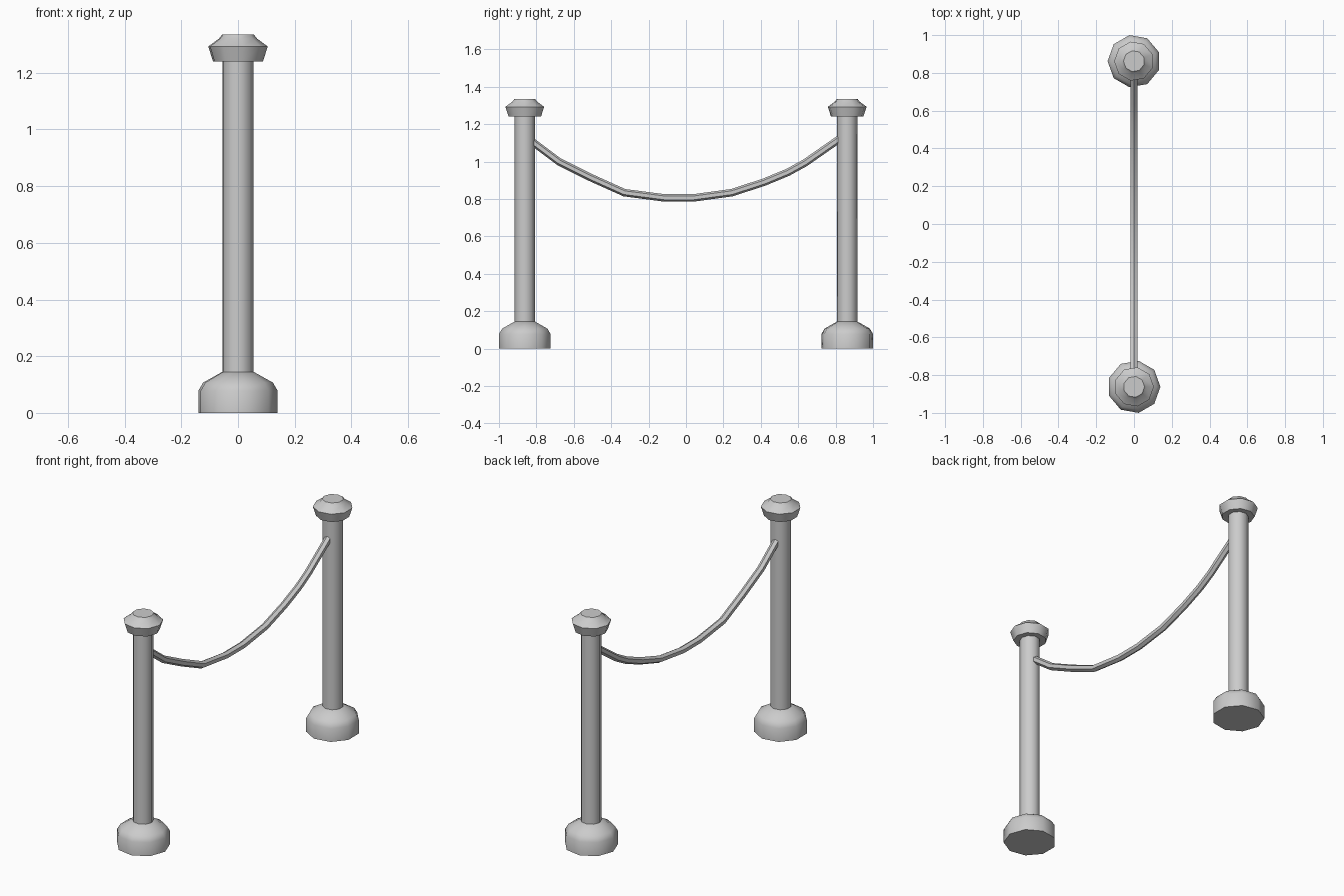
import bpy, bmesh, math
from mathutils import Vector

cube = bpy.data.objects.get("Cube")
if cube:
    bpy.data.objects.remove(cube, do_unlink=True)

SIDES = 9
POST_Y = 0.862

grey = bpy.data.materials.new("light_grey")
grey.use_nodes = True
COLOUR = (0.6, 0.6, 0.6, 1)
grey.diffuse_color = COLOUR
grey.node_tree.nodes["Principled BSDF"].inputs["Base Color"].default_value = COLOUR


def skin(name, rings):
    """Closed tube through a list of rings of points."""
    bm = bmesh.new()
    loops = [[bm.verts.new(p) for p in ring] for ring in rings]
    n = len(loops[0])
    for a, b in zip(loops, loops[1:]):
        for i in range(n):
            j = (i + 1) % n
            bm.faces.new((a[i], a[j], b[j], b[i]))
    bm.faces.new(loops[0][::-1])
    bm.faces.new(loops[-1])
    bmesh.ops.recalc_face_normals(bm, faces=bm.faces)
    mesh = bpy.data.meshes.new(name)
    bm.to_mesh(mesh)
    bm.free()
    mesh.materials.append(grey)
    obj = bpy.data.objects.new(name, mesh)
    bpy.context.collection.objects.link(obj)
    bpy.ops.object.select_all(action='DESELECT')
    obj.select_set(True)
    bpy.context.view_layer.objects.active = obj
    bpy.ops.object.shade_smooth_by_angle(angle=math.radians(45))
    return obj


def lathe(name, profile, y, turn):
    """Nine-sided turned part from (radius, height) pairs."""
    angles = [turn + math.tau * i / SIDES for i in range(SIDES)]
    return skin(name, [[(r * math.cos(a), y + r * math.sin(a), z) for a in angles]
                       for r, z in profile])


def sweep(name, path, radius, sides=6):
    """Rope lying in the x = 0 plane, mitred at each bend."""
    pts = [Vector((0, y, z)) for y, z in path]
    side = Vector((1, 0, 0))
    rings = []
    for i, p in enumerate(pts):
        tangent = (pts[min(i + 1, len(pts) - 1)] - pts[max(i - 1, 0)]).normalized()
        up = side.cross(tangent)
        angles = [math.pi / 2 + math.tau * k / sides for k in range(sides)]
        rings.append([p + radius * (side * math.cos(a) + up * math.sin(a)) for a in angles])
    return skin(name, rings)


BASE = [(0.14, 0), (0.14, 0.078), (0.123, 0.107), (0.055, 0.145)]
POLE = [(0.055, 0.14), (0.055, 1.245)]
CAP = [(0.088, 1.24), (0.105, 1.293), (0.068, 1.32), (0.056, 1.335)]

# Two posts, the front one turned half way round
for label, y, turn in (("front", -POST_Y, 0), ("back", POST_Y, math.pi)):
    lathe(label + "_base", BASE, y, turn)
    lathe(label + "_pole", POLE, y, turn)
    lathe(label + "_cap", CAP, y, turn)

# Sagging rope between the posts
ROPE = [(-0.82, 1.105), (-0.68, 1.0), (-0.51, 0.915), (-0.33, 0.834), (-0.115, 0.806),
        (0.04, 0.806), (0.245, 0.834), (0.417, 0.89), (0.545, 0.943), (0.636, 0.993),
        (0.83, 1.128)]
sweep("rope", ROPE, 0.02)
